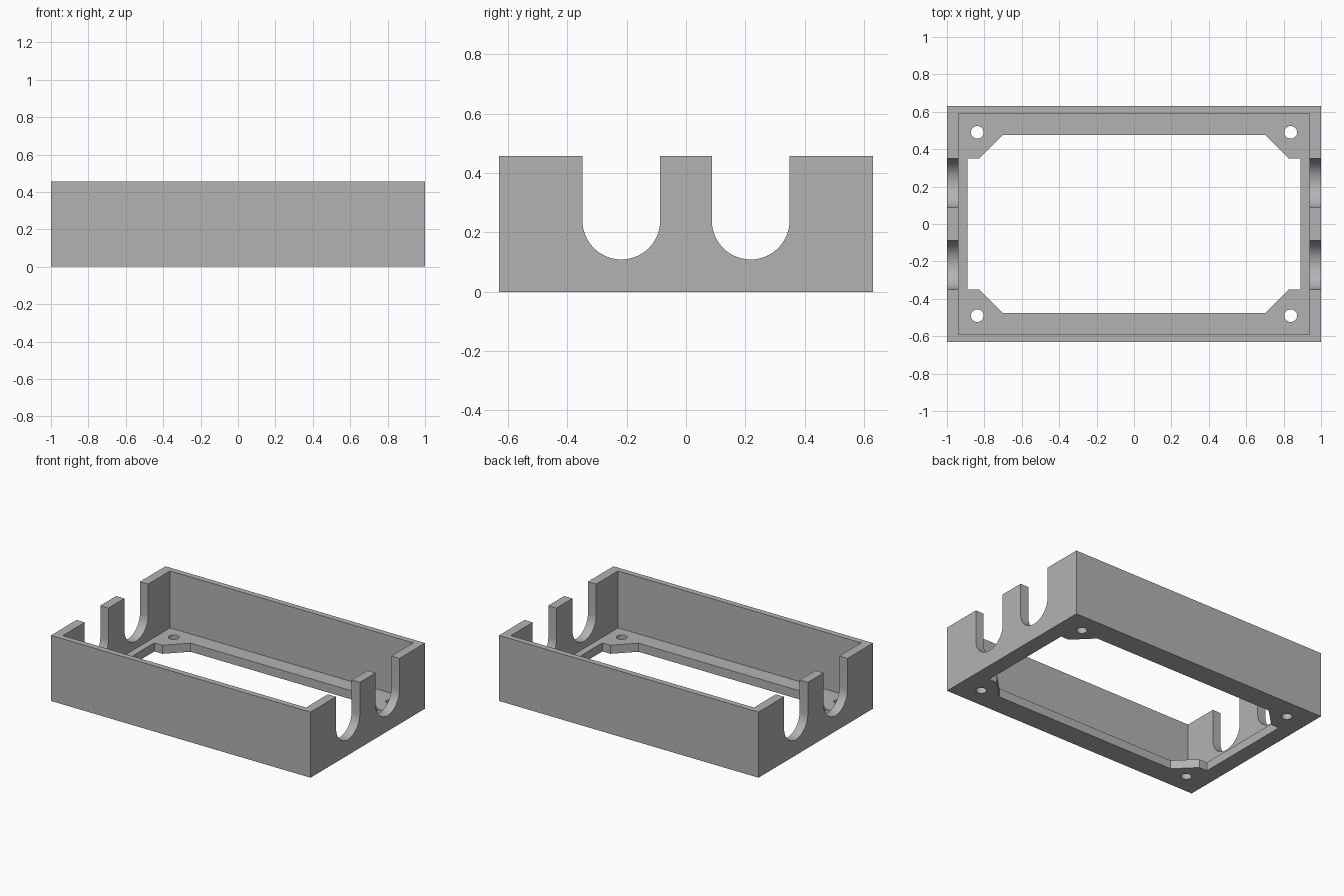
import bpy, bmesh, math
from mathutils import Vector

if "Cube" in bpy.data.objects:
    bpy.data.objects.remove(bpy.data.objects["Cube"], do_unlink=True)

WIDTH, DEPTH, HEIGHT = 1.0, 0.63, 0.457   # half width, half depth, full height
FLOOR = 0.06

grey = bpy.data.materials.new("plain grey")
grey.use_nodes = True
colour = (0.45, 0.45, 0.45, 1)
grey.diffuse_color = colour
grey.node_tree.nodes["Principled BSDF"].inputs["Base Color"].default_value = colour


def prism(name, points, extrude):
    """Extrude a closed outline of 3D points along a vector."""
    bm = bmesh.new()
    face = bm.faces.new([bm.verts.new(p) for p in points])
    result = bmesh.ops.extrude_face_region(bm, geom=[face])
    moved = [v for v in result["geom"] if isinstance(v, bmesh.types.BMVert)]
    bmesh.ops.translate(bm, verts=moved, vec=Vector(extrude))
    bmesh.ops.recalc_face_normals(bm, faces=bm.faces)
    mesh = bpy.data.meshes.new(name)
    bm.to_mesh(mesh)
    bm.free()
    mesh.materials.append(grey)
    obj = bpy.data.objects.new(name, mesh)
    bpy.context.collection.objects.link(obj)
    return obj


def mirrored(corner, z):
    """Repeat one corner's outline in all four quadrants, counterclockwise."""
    back = list(reversed(corner))
    outline = (corner + [(-x, y) for x, y in back]
               + [(-x, -y) for x, y in corner] + [(x, -y) for x, y in back])
    return [(x, y, z) for x, y in outline]


def arc(cx, cy, r, start, end, steps):
    angles = [start + (end - start) * i / steps for i in range(steps + 1)]
    return [(cx + r * math.cos(a), cy + r * math.sin(a)) for a in angles]


def cut(target, cutter):
    cutter.hide_render = True
    mod = target.modifiers.new("cut", "BOOLEAN")
    mod.operation = "DIFFERENCE"
    mod.solver = "EXACT"
    mod.object = cutter
    bpy.context.view_layer.objects.active = target
    bpy.ops.object.modifier_apply(modifier=mod.name)
    bpy.data.objects.remove(cutter, do_unlink=True)


# Outer block and the open pocket inside it
frame = prism("tray_frame", mirrored([(WIDTH, DEPTH)], 0), (0, 0, HEIGHT))
cut(frame, prism("pocket", mirrored([(0.937, 0.59)], FLOOR), (0, 0, 1)))

# Floor opening with angled corner pads
pad = [(0.89, 0.35), (0.828, 0.35), (0.70, 0.477)]
cut(frame, prism("floor_opening", mirrored(pad, -0.1), (0, 0, 0.3)))

# Screw holes in the corner pads
for sx in (-1, 1):
    for sy in (-1, 1):
        ring = arc(sx * 0.838, sy * 0.49, 0.034, 0, math.tau, 32)[:-1]
        cut(frame, prism("screw_hole", [(x, y, -0.1) for x, y in ring], (0, 0, 0.3)))

# Round-bottomed slots through both end walls
for cy in (-0.218, 0.218):
    r = 0.131
    outline = arc(cy, 0.24, r, math.pi, math.tau, 32) + [(cy + r, 0.7), (cy - r, 0.7)]
    cut(frame, prism("end_slot", [(-1.2, y, z) for y, z in outline], (2.4, 0, 0)))

# Smooth the round cuts and keep the edges crisp
bpy.ops.object.select_all(action="DESELECT")
frame.select_set(True)
bpy.context.view_layer.objects.active = frame
bpy.ops.object.shade_smooth_by_angle(angle=math.radians(30))
